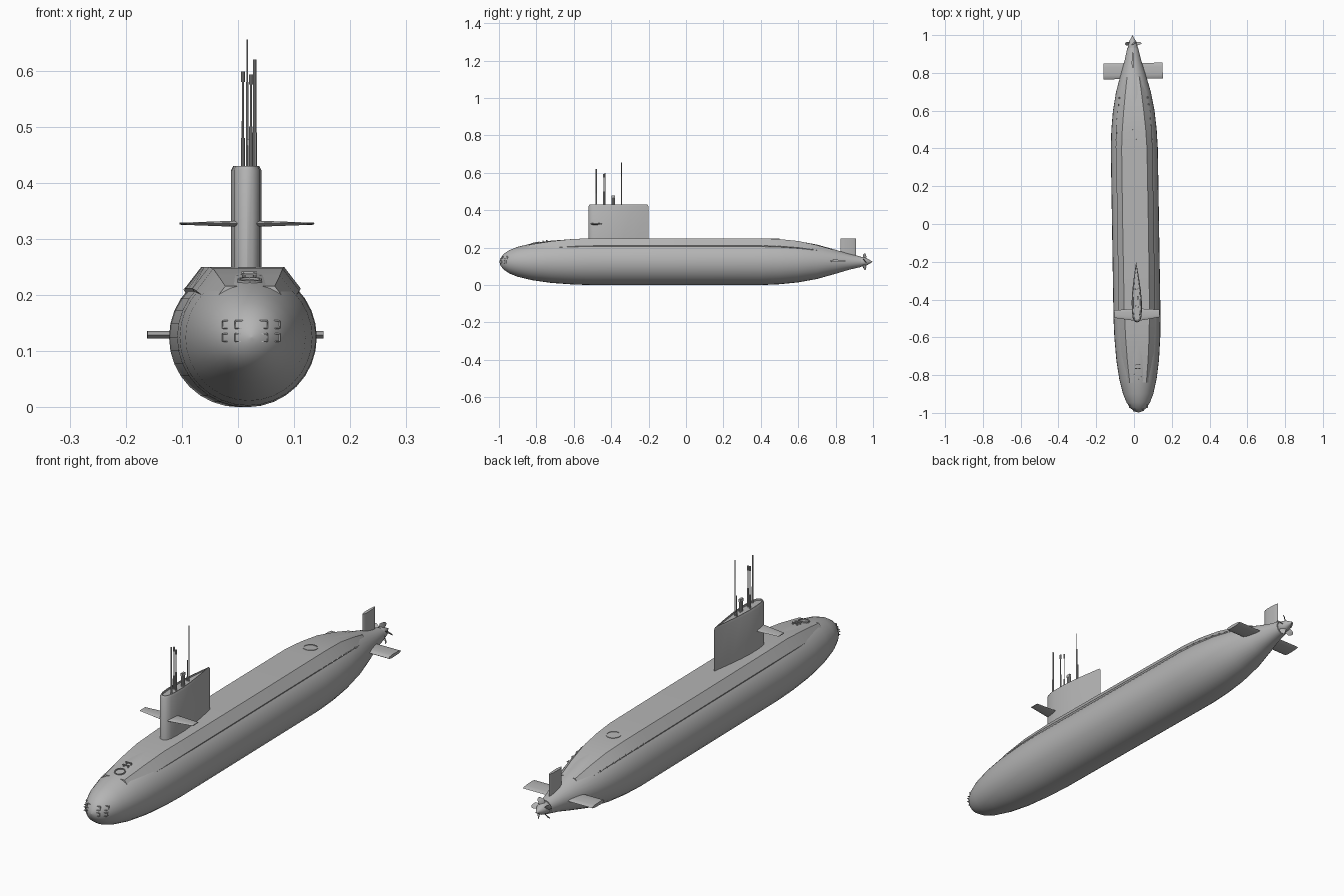
import bpy, bmesh
from math import sin, cos, pi, radians
from mathutils import Matrix, Vector

cube = bpy.data.objects.get("Cube")
if cube:
    bpy.data.objects.remove(cube, do_unlink=True)

grey = bpy.data.materials.new("hull_grey")
grey.use_nodes = True
COLOUR = (0.46, 0.46, 0.46, 1)
grey.diffuse_color = COLOUR
grey.node_tree.nodes["Principled BSDF"].inputs["Base Color"].default_value = COLOUR

# The boat lies at a very slight yaw
PLACE = Matrix.Translation((0.008, 0, 0)) @ Matrix.Rotation(0.016, 4, 'Z')
AXIS = 0.1245
HULL = [(-.998, 0), (-.993, .018), (-.975, .042), (-.945, .062), (-.9, .08),
        (-.82, .099), (-.72, .113), (-.6, .1215), (-.5, .1245), (.4, .1245),
        (.5, .12), (.6, .11), (.7, .092), (.8, .064), (.87, .043), (.935, .028)]


def radius(y):
    for (a, ra), (b, rb) in zip(HULL, HULL[1:]):
        if a <= y <= b:
            return ra + (rb - ra) * (y - a) / (b - a)
    return 0


def finish(name, bm, angle=35):
    bmesh.ops.remove_doubles(bm, verts=bm.verts, dist=1e-5)
    bmesh.ops.recalc_face_normals(bm, faces=bm.faces)
    bm.transform(PLACE)
    mesh = bpy.data.meshes.new(name)
    bm.to_mesh(mesh)
    bm.free()
    mesh.materials.append(grey)
    ob = bpy.data.objects.new(name, mesh)
    bpy.context.collection.objects.link(ob)
    bpy.ops.object.select_all(action='DESELECT')
    ob.select_set(True)
    bpy.context.view_layer.objects.active = ob
    bpy.ops.object.shade_smooth_by_angle(angle=radians(angle))
    return ob


def add_loft(bm, rings):
    loops = [[bm.verts.new(p) for p in ring] for ring in rings]
    n = len(loops[0])
    for a, b in zip(loops, loops[1:]):
        for i in range(n):
            j = (i + 1) % n
            bm.faces.new((a[i], a[j], b[j], b[i]))
    bm.faces.new(loops[0])
    bm.faces.new(loops[-1])


def loft(name, rings, angle=35):
    bm = bmesh.new()
    add_loft(bm, rings)
    return finish(name, bm, angle)


def circle(y, r, n=32):
    return [(r * sin(2 * pi * i / n), y, AXIS + r * cos(2 * pi * i / n)) for i in range(n)]


def add_box(bm, centre, size, turn=Matrix()):
    m = Matrix.Translation(centre) @ turn @ Matrix.Diagonal((*size, 1))
    bmesh.ops.create_cube(bm, size=1, matrix=m)


def add_rod(bm, x, y, z0, z1, r, n=10):
    bmesh.ops.create_cone(bm, cap_ends=True, segments=n, radius1=r, radius2=r, depth=z1 - z0,
                          matrix=Matrix.Translation((x, y, (z0 + z1) / 2)))


def add_ring(bm, centre, r, minor, tilt=0, n=24):
    turn = Matrix.Translation(centre) @ Matrix.Rotation(tilt, 4, 'X')
    loops = []
    for rr, z in ((r - minor, -.006), (r - minor, .002), (r + minor, .002), (r + minor, -.006)):
        loops.append([bm.verts.new(turn @ Vector((rr * cos(2 * pi * i / n), rr * sin(2 * pi * i / n), z)))
                      for i in range(n)])
    for k in range(4):
        a, b = loops[k], loops[(k + 1) % 4]
        for i in range(n):
            j = (i + 1) % n
            bm.faces.new((a[i], a[j], b[j], b[i]))


# Pressure hull and tail hub
loft("hull", [circle(y, max(r, .0005)) for y, r in HULL])
loft("propeller_hub", [circle(y, r, 20) for y, r in
                       ((.93, .024), (.945, .025), (.965, .02), (.985, .008), (.998, .0008))])

# Flat deck casing with sloping sides
rings = []
for y, w, swell in ((-.84, .044, .96), (-.72, .055, .99), (-.6, .062, 1.02), (-.45, .067, 1.045),
                    (0, .068, 1.045), (.4, .067, 1.045), (.5, .062, 1.04), (.6, .053, 1.03),
                    (.7, .042, 1.0), (.78, .032, .95)):
    r = radius(y)
    top = AXIS + r + (.001 if abs(y) < .7 else -.003)
    ox, oz = r * swell * sin(radians(48)), AXIS + r * swell * cos(radians(48))
    ix, iz = r * .9 * sin(radians(52)), AXIS + r * .9 * cos(radians(52))
    rings.append([(-ix, y, iz), (-ox, y, oz), (-w, y, top), (w, y, top), (ox, y, oz), (ix, y, iz)])
loft("deck_casing", rings, 15)

# Sail with a shallow recessed top
SIDE = [(-.518, .009), (-.512, .017), (-.495, .023), (-.46, .0265), (-.41, .027),
        (-.35, .0225), (-.28, .013)]
outline = [(0, -.521)] + [(w, y) for y, w in SIDE] + [(0, -.2)] + [(-w, y) for y, w in reversed(SIDE)]


def sail_ring(z, s):
    return [(x * s, -.4 + (y + .4) * (1 - (1 - s) * .25), z) for x, y in outline]


loft("sail", [sail_ring(.21, 1), sail_ring(.422, 1), sail_ring(.43, .85),
              sail_ring(.43, .72), sail_ring(.424, .68)])


# Control surfaces: lens sections lofted from root to tip
def foil_ring(along, y0, y1, t, mid, upright=False):
    ring = []
    for i in range(12):
        a = 2 * pi * i / 12
        y = (y0 + y1) / 2 - cos(a) * (y1 - y0) / 2
        h = sin(a) * t / 2 * (1.0 if y < (y0 + y1) / 2 else .8)
        ring.append((h, y, along) if upright else (along, y, mid + h))
    return ring


for side, s in (("left", 1), ("right", -1)):
    loft("sail_plane_" + side, [foil_ring(s * .015, -.512, -.448, .013, .327),
                                foil_ring(s * .12, -.495, -.455, .004, .327)])
    loft("stern_plane_" + side, [foil_ring(s * .02, .768, .852, .016, .129),
                                 foil_ring(s * .157, .768, .852, .016, .129)])
loft("rudder", [foil_ring(.13, .825, .91, .015, 0, True), foil_ring(.25, .825, .91, .015, 0, True)])

# Propeller: five twisted blades
bm = bmesh.new()
for k in range(5):
    spin = (Matrix.Translation((0, .955, AXIS)) @ Matrix.Rotation(2 * pi * k / 5, 4, 'Y'))
    blade = []
    for d, chord, pitch, sweep in ((.012, .016, 55, 0), (.026, .026, 45, .002),
                                   (.038, .026, 35, .006), (.045, .01, 30, .011)):
        turn = Matrix.Rotation(radians(pitch), 4, 'Z')
        blade.append([spin @ (turn @ Vector((u * chord / 2, v * .002, 0)) + Vector((sweep, 0, d)))
                      for u, v in ((-1, 0), (0, -1), (1, 0), (0, 1))])
    add_loft(bm, blade)
finish("propeller_blades", bm)

# Masts, periscopes and their thicker sleeves
bm = bmesh.new()
for x, y, top, r, sleeve in ((.014, -.48, .62, .003, .49), (.008, -.44, .59, .002, .5),
                             (-.006, -.433, .595, .002, .48), (.003, -.345, .655, .0014, .58),
                             (-.005, -.345, .51, .002, .44)):
    add_rod(bm, x, y, .41, top, r)
    add_rod(bm, x, y, .41, sleeve, r + .0013)
for y in (-.395, -.385):
    add_rod(bm, .006, y, .41, .47, .0045)
add_box(bm, (.006, -.39, .472), (.009, .018, .012))
for x, y, z in ((.008, -.44, .575), (-.006, -.433, .58)):
    add_rod(bm, x, y, z, z + .018, .0035)
finish("masts", bm)

# Deck hatches
bm = bmesh.new()
add_ring(bm, (0, .475, AXIS + radius(.475) + .001), .027, .002, -.04)
add_ring(bm, (0, -.805, AXIS + radius(-.805) + .001), .02, .002, .17)
finish("hatch_rims", bm)

# Mooring fittings forward
bm = bmesh.new()
for y in (-.765, -.745):
    z = AXIS + radius(y)
    for x in (-.01, .01):
        add_rod(bm, x, y, z - .01, z + .007, .003)
    add_box(bm, (0, y, z + .006), (.028, .004, .004))
finish("mooring_fittings", bm)

# Vent ports along the aft casing edge
bm = bmesh.new()
for s in (1, -1):
    for k in range(8):
        y = .41 + k * .037
        r = radius(y) * 1.03
        add_box(bm, (s * r * sin(radians(48)), y, AXIS + r * cos(radians(48))),
                (.006, .01, .005), Matrix.Rotation(s * radians(48), 4, 'Y'))
finish("vent_ports", bm)

# Torpedo door brackets on the bow
bm = bmesh.new()


def bow_bar(x, z, sx, sz):
    rho = (x * x + (z - AXIS) ** 2) ** .5
    y = next(a + (b - a) * (rho - ra) / (rb - ra)
             for (a, ra), (b, rb) in zip(HULL, HULL[1:]) if ra <= rho <= rb)
    add_box(bm, (x, y, z), (sx, .005, sz))


for s in (1, -1):
    for x in (.022, .044):
        for z in (.124, .147):
            bow_bar(s * (x + .007), z, .002, .014)
            bow_bar(s * x, z + .007, .014, .002)
            bow_bar(s * x, z - .007, .014, .002)
finish("torpedo_door_brackets", bm)
